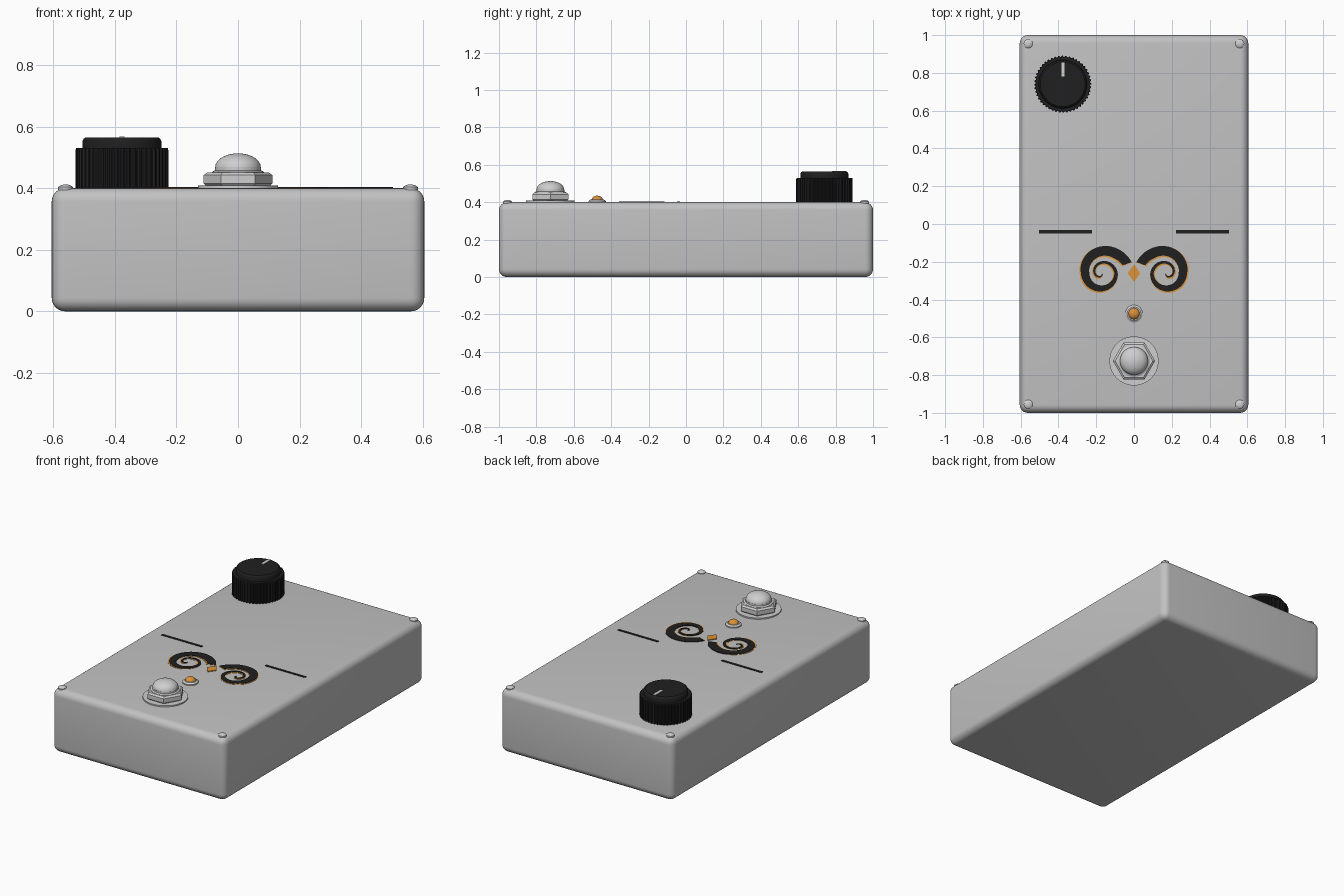
import bpy, bmesh, math
from math import sin, cos, pi, radians

if "Cube" in bpy.data.objects:
    bpy.data.objects.remove(bpy.data.objects["Cube"])


def material(name, rgb):
    m = bpy.data.materials.new(name)
    m.diffuse_color = (*rgb, 1)
    m.use_nodes = True
    m.node_tree.nodes["Principled BSDF"].inputs["Base Color"].default_value = m.diffuse_color
    return m


GREY = material("painted grey", (0.54, 0.54, 0.54))
METAL = material("bright metal", (0.62, 0.62, 0.62))
BLACK = material("black", (0.014, 0.014, 0.014))
ORANGE = material("amber", (0.72, 0.29, 0.04))
WHITE = material("pointer white", (0.65, 0.65, 0.63))
TOP = 0.40  # height of the case top


def finish(name, bm, mat, smooth=True):
    bmesh.ops.recalc_face_normals(bm, faces=bm.faces)
    me = bpy.data.meshes.new(name)
    bm.to_mesh(me)
    bm.free()
    ob = bpy.data.objects.new(name, me)
    bpy.context.collection.objects.link(ob)
    me.materials.append(mat)
    if smooth:
        bpy.ops.object.select_all(action='DESELECT')
        ob.select_set(True)
        bpy.context.view_layer.objects.active = ob
        bpy.ops.object.shade_smooth_by_angle(angle=radians(35))
    return ob


def lathe(name, profile, x, y, mat, n=48, radius=lambda i: 1.0, smooth=True):
    """Closed solid from (radius, z) rings, capped at both ends."""
    bm = bmesh.new()
    rings = [[bm.verts.new((x + r * radius(i) * cos(2 * pi * i / n),
                            y + r * radius(i) * sin(2 * pi * i / n), z))
              for i in range(n)] for r, z in profile]
    for a, b in zip(rings, rings[1:]):
        for i in range(n):
            j = (i + 1) % n
            bm.faces.new((a[i], a[j], b[j], b[i]))
    bm.faces.new(rings[0])
    bm.faces.new(rings[-1])
    return finish(name, bm, mat, smooth)


def dome(r, z, h, steps=7):
    return [(r * cos(a), z + h * sin(a))
            for a in (radians(86) * k / steps for k in range(steps + 1))]


def plate(name, points, z0, z1, mat):
    bm = bmesh.new()
    face = bm.faces.new([bm.verts.new((x, y, z0)) for x, y in points])
    out = bmesh.ops.extrude_face_region(bm, geom=[face])
    for v in out['geom']:
        if isinstance(v, bmesh.types.BMVert):
            v.co.z = z1
    return finish(name, bm, mat, False)


def rect(x0, x1, y0, y1):
    return [(x0, y0), (x1, y0), (x1, y1), (x0, y1)]


# Case with rounded edges
bm = bmesh.new()
bmesh.ops.create_cube(bm, size=1)
for v in bm.verts:
    v.co = (v.co.x * 1.21, v.co.y * 2, (v.co.z + 0.5) * TOP)
bmesh.ops.bevel(bm, geom=bm.edges[:], offset=0.043, segments=6,
                profile=0.5, affect='EDGES')
finish("case", bm, GREY)

# Corner screws
for sx in (-1, 1):
    for sy in (-1, 1):
        lathe("corner_screw", [(0.024, TOP - 0.02), (0.024, TOP + 0.003),
                               (0.018, TOP + 0.008), (0.009, TOP + 0.011)],
              sx * 0.56, sy * 0.955, METAL, 24)

# Control knob: ribbed skirt, cap and pointer
KX, KY = -0.377, 0.74
lathe("knob_skirt", [(0.151, TOP), (0.151, 0.522), (0.149, 0.53)], KX, KY, BLACK, 192,
      lambda i: 1.0 if i % 4 < 2 else 0.96, False)
lathe("knob_cap", [(0.128, 0.525), (0.128, 0.552), (0.125, 0.56), (0.118, 0.565)],
      KX, KY, BLACK, 64)
plate("knob_pointer", rect(KX - 0.008, KX + 0.008, KY + 0.04, KY + 0.115),
      0.562, 0.568, WHITE)

# Foot switch: washer, hexagon nut, collar and button
FY = -0.725
lathe("switch_washer", [(0.13, TOP), (0.13, 0.408)], 0, FY, METAL, 64)
lathe("switch_nut", [(0.104, 0.408), (0.112, 0.415), (0.112, 0.442), (0.100, 0.451)],
      0, FY, METAL, 6, smooth=False)
lathe("switch_collar", [(0.084, 0.445), (0.084, 0.453), (0.075, 0.458), (0.075, 0.468)],
      0, FY, METAL)
lathe("switch_button", dome(0.074, 0.468, 0.045), 0, FY, METAL)

# Indicator lamp
lathe("lamp_bezel", [(0.046, TOP), (0.046, 0.407), (0.036, 0.414)], 0, -0.475, METAL)
lathe("lamp", dome(0.030, 0.412, 0.023), 0, -0.475, ORANGE, 32)

# Scroll ornament: tapering spirals, black over a slightly wider amber edge
KEYS = [(160, 0.170, 0.050), (130, 0.157, 0.054), (100, 0.146, 0.052),
        (45, 0.125, 0.050), (0, 0.109, 0.045), (-90, 0.097, 0.032),
        (-180, 0.086, 0.018), (-270, 0.063, 0.014), (-360, 0.042, 0.012),
        (-450, 0.020, 0.010), (-500, 0.008, 0.008)]


def sample(angle):
    for (a, r, w), (b, s, v) in zip(KEYS, KEYS[1:]):
        if a >= angle >= b:
            t = (a - angle) / (a - b)
            return r + (s - r) * t, w + (v - w) * t


def scroll(name, side, dx, dy, grow, z, mat):
    bm = bmesh.new()
    rows = []
    n = 110
    for k in range(n + 1):
        ang = 160 - 660 * k / n
        r, w = sample(ang)
        row = []
        for rad in (r + grow, max(r - w - grow, 0.001)):
            x = 0.172 + dx + rad * cos(radians(ang))
            y = -0.260 + dy + rad * sin(radians(ang))
            row += [bm.verts.new((side * x, y, h)) for h in (TOP - 0.002, z)]
        rows.append((row[0], row[1], row[3], row[2]))
    for a, b in zip(rows, rows[1:]):
        for i in range(4):
            j = (i + 1) % 4
            bm.faces.new((a[i], a[j], b[j], b[i]))
    bm.faces.new(rows[0])
    bm.faces.new(rows[-1])
    finish(name, bm, mat, False)


for side in (-1, 1):
    scroll("scroll_edge", side, 0.003, -0.004, 0.003, TOP + 0.002, ORANGE)
    scroll("scroll", side, 0, 0, 0, TOP + 0.004, BLACK)
    # Divider line
    plate("divider_line", rect(*sorted((side * 0.222, side * 0.503)), -0.049, -0.033),
          TOP - 0.002, TOP + 0.003, BLACK)

# Diamond between the scrolls
plate("diamond", [(0, -0.307), (0.033, -0.260), (0, -0.213), (-0.033, -0.260)],
      TOP - 0.002, TOP + 0.005, ORANGE)
